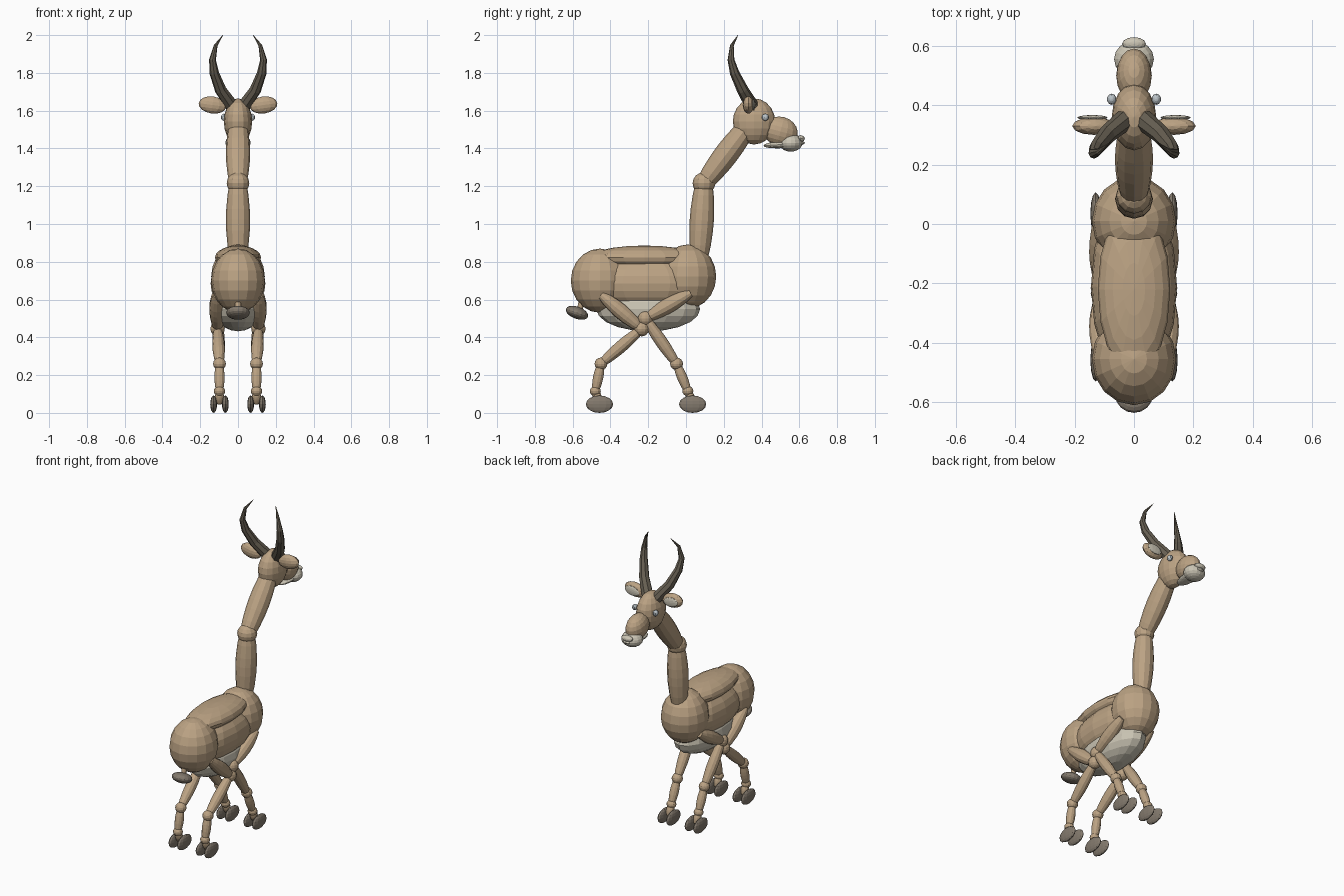
import bpy, bmesh, math
from mathutils import Vector, Matrix

if "Cube" in bpy.data.objects:
    bpy.data.objects.remove(bpy.data.objects["Cube"])


def material(name, rgb):
    m = bpy.data.materials.new(name)
    m.diffuse_color = (*rgb, 1)
    m.use_nodes = True
    m.node_tree.nodes["Principled BSDF"].inputs["Base Color"].default_value = m.diffuse_color
    return m


TAN = material("tan coat", (0.50, 0.365, 0.23))
PALE = material("pale fur", (0.60, 0.56, 0.46))
HORN = material("dark horn", (0.135, 0.115, 0.085))
HOOF = material("grey hoof", (0.23, 0.195, 0.155))
EYE = material("eye grey", (0.50, 0.55, 0.58))


def finish(bm, name, mat):
    bmesh.ops.recalc_face_normals(bm, faces=bm.faces)
    me = bpy.data.meshes.new(name)
    bm.to_mesh(me)
    bm.free()
    me.materials.append(mat)
    ob = bpy.data.objects.new(name, me)
    bpy.context.collection.objects.link(ob)
    return ob


def ball(name, centre, radii, mat=TAN, tilt=0, roll=0, seg=16, rings=10):
    """Faceted ellipsoid; tilt turns about x, roll about y (degrees)."""
    bm = bmesh.new()
    bmesh.ops.create_uvsphere(bm, u_segments=seg, v_segments=rings, radius=1)
    rot = Matrix.Rotation(math.radians(tilt), 4, 'X') @ Matrix.Rotation(math.radians(roll), 4, 'Y')
    bm.transform(Matrix.Translation(centre) @ rot @ Matrix.Diagonal((*radii, 1)))
    return finish(bm, name, mat)


def tube(name, pts, radii, mat=TAN, sides=12):
    """Rings of the given radii swept along a path."""
    pts = [Vector(p) for p in pts]
    bm = bmesh.new()
    loops = []
    for i, (p, r) in enumerate(zip(pts, radii)):
        d = (pts[min(i + 1, len(pts) - 1)] - pts[max(i - 1, 0)]).normalized()
        u = d.cross(Vector((1, 0, 0))).normalized()
        v = d.cross(u)
        angles = [2 * math.pi * k / sides for k in range(sides)]
        loops.append([bm.verts.new(p + r * (u * math.cos(a) + v * math.sin(a))) for a in angles])
    for a, b in zip(loops, loops[1:]):
        for k in range(sides):
            n = (k + 1) % sides
            bm.faces.new((a[k], a[n], b[n], b[k]))
    bm.faces.new(loops[0])
    bm.faces.new(loops[-1])
    return finish(bm, name, mat)


def limb(name, p, q, r, ends=0.72):
    """Cigar-shaped segment between two joints."""
    p, q = Vector(p), Vector(q)
    ts = [0, 0.15, 0.35, 0.5, 0.65, 0.85, 1]
    radii = [r * (ends + (1 - ends) * math.sin(math.pi * t) ** 0.8) if 0 < t < 1 else r * ends for t in ts]
    return tube(name, [p.lerp(q, t) for t in ts], radii)


# Body
ball("rump", (0, -0.455, 0.70), (0.142, 0.155, 0.17))
ball("chest", (0, 0.01, 0.722), (0.142, 0.15, 0.17))
ball("barrel", (0, -0.21, 0.685), (0.145, 0.33, 0.15), seg=16, rings=12)
ball("back", (0, -0.22, 0.822), (0.122, 0.29, 0.064))
ball("belly", (0, -0.20, 0.55), (0.125, 0.275, 0.118), PALE)

# Neck
limb("lower_neck", (0, 0.072, 0.83), (0, 0.095, 1.21), 0.064)
ball("neck_joint", (0, 0.095, 1.216), (0.06, 0.06, 0.058), seg=12, rings=8)
limb("upper_neck", (0, 0.10, 1.22), (0, 0.335, 1.53), 0.064)

# Head
ball("head", (0, 0.36, 1.543), (0.075, 0.112, 0.122))
ball("muzzle", (0, 0.50, 1.49), (0.06, 0.092, 0.078), tilt=-15)
ball("mouth", (0, 0.555, 1.43), (0.067, 0.062, 0.047), PALE)
ball("jaw", (0, 0.52, 1.422), (0.047, 0.11, 0.02), PALE, tilt=4)
ball("nose", (0, 0.607, 1.452), (0.04, 0.022, 0.018), PALE, seg=12, rings=8)

# Tail
limb("tail_stalk", (0, -0.545, 0.62), (0, -0.565, 0.535), 0.016)
ball("tail_tuft", (0, -0.577, 0.53), (0.063, 0.062, 0.032), HOOF, tilt=-20)

for s, side in ((-1, "left"), (1, "right")):
    # Eye, ear and horn
    ball("eye_" + side, (s * 0.075, 0.42, 1.565), (0.016, 0.019, 0.019), EYE, seg=10, rings=8)
    ball("ear_" + side, (s * 0.135, 0.33, 1.63), (0.074, 0.03, 0.045), roll=-8 * s, seg=12, rings=8)
    ball("inner_ear_" + side, (s * 0.14, 0.358, 1.63), (0.052, 0.009, 0.03), PALE, roll=-8 * s,
         seg=12, rings=8)
    path = [(0.032, 0.35, 1.625), (0.092, 0.30, 1.71), (0.126, 0.257, 1.80),
            (0.135, 0.238, 1.87), (0.118, 0.243, 1.945), (0.08, 0.275, 2.0)]
    tube("horn_" + side, [(s * x, y, z) for x, y, z in path],
         [0.036, 0.031, 0.025, 0.018, 0.010, 0.001], HORN, 8)

    # Legs: hip, knee, hock, ankle and hoof as (y, z)
    for leg, joints in (("front", [(0.025, 0.635), (-0.215, 0.50), (-0.05, 0.26), (0.01, 0.115), (0.035, 0.05)]),
                        ("hind", [(-0.45, 0.625), (-0.235, 0.445), (-0.45, 0.26), (-0.48, 0.115), (-0.458, 0.05)])):
        tag = "_" + leg + "_" + side
        xs = [0.112, 0.108, 0.098, 0.098]
        hip, knee, hock, ankle = [Vector((s * x, y, z)) for x, (y, z) in zip(xs, joints)]
        limb("upper_leg" + tag, hip, knee, 0.041, 0.5)
        ball("knee" + tag, knee, (0.038, 0.04, 0.04), seg=12, rings=8)
        limb("lower_leg" + tag, knee, hock, 0.033, 0.6)
        ball("hock" + tag, hock, (0.034, 0.034, 0.033), seg=12, rings=8)
        limb("shank" + tag, hock, ankle, 0.027, 0.65)
        ball("ankle" + tag, ankle, (0.03, 0.029, 0.027), seg=12, rings=8)
        limb("pastern" + tag, ankle, (s * 0.098, *joints[4]), 0.024, 0.65)
        for i, dx in enumerate((-0.031, 0.031)):
            ball("hoof%s_%d" % (tag, i + 1), (s * (0.098 + dx), joints[4][0], 0.046),
                 (0.018, 0.072, 0.046), HOOF, seg=12, rings=8)
